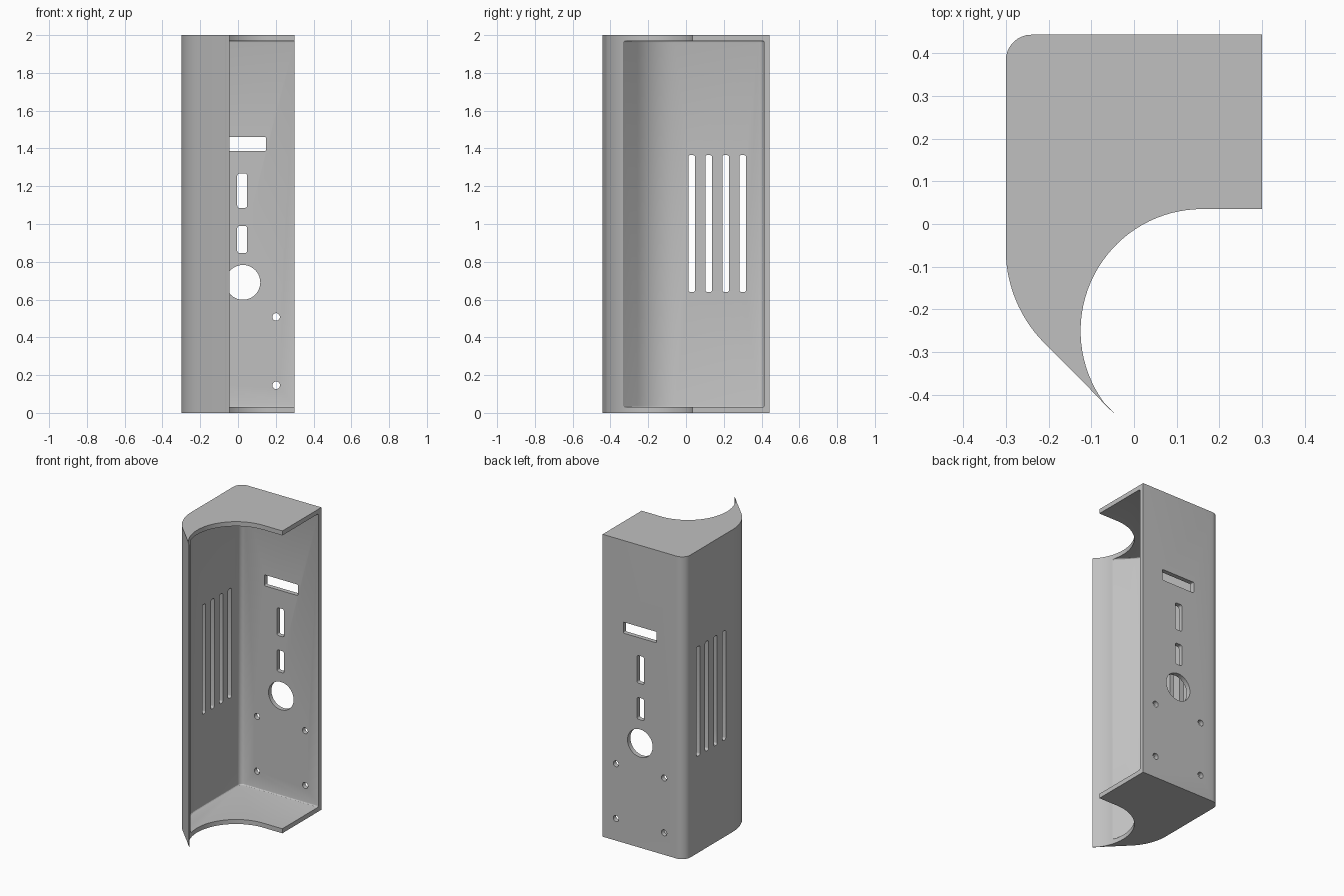
import bpy, bmesh
from math import cos, sin, radians

if "Cube" in bpy.data.objects:
    bpy.data.objects.remove(bpy.data.objects["Cube"], do_unlink=True)

HEIGHT, WALL, LEFT, RIGHT, BACK = 2.0, 0.03, -0.30, 0.30, 0.443
CORNER, SWEEP, SWEEP_Y = 0.06, 0.31, -0.06

grey = bpy.data.materials.new("plain grey")
grey.use_nodes = True
grey.diffuse_color = (0.53, 0.53, 0.53, 1)
grey.node_tree.nodes["Principled BSDF"].inputs["Base Color"].default_value = (0.53, 0.53, 0.53, 1)


def arc(cx, cy, r, start, end, steps):
    angles = [radians(start + (end - start) * i / steps) for i in range(steps + 1)]
    return [(cx + r * cos(a), cy + r * sin(a)) for a in angles]


def rounded_rect(u0, u1, v0, v1, r):
    corners = ((u1 - r, v1 - r, 0), (u0 + r, v1 - r, 90), (u0 + r, v0 + r, 180), (u1 - r, v0 + r, 270))
    return [p for u, v, a in corners for p in arc(u, v, r, a, a + 90, 4)]


def prism(name, points, axis, low, high, rim=0):
    """Extrude a closed 2D profile along the given axis, optionally rounding its rims."""
    place = {"x": lambda u, v, w: (w, u, v),
             "y": lambda u, v, w: (u, w, v),
             "z": lambda u, v, w: (u, v, w)}[axis]
    bm = bmesh.new()
    base = bm.faces.new([bm.verts.new(place(u, v, low)) for u, v in points])
    grown = bmesh.ops.extrude_face_region(bm, geom=[base])["geom"]
    shift = place(0, 0, high - low)
    bmesh.ops.translate(bm, vec=shift, verts=[g for g in grown if isinstance(g, bmesh.types.BMVert)])
    bmesh.ops.recalc_face_normals(bm, faces=bm.faces)
    if rim:
        caps = [f for f in bm.faces if len(f.verts) > 4]
        edges = list({e for f in caps for e in f.edges})
        bmesh.ops.bevel(bm, geom=edges, offset=rim, segments=3, profile=0.5, affect="EDGES")
    mesh = bpy.data.meshes.new(name)
    bm.to_mesh(mesh)
    bm.free()
    mesh.materials.append(grey)
    obj = bpy.data.objects.new(name, mesh)
    bpy.context.collection.objects.link(obj)
    return obj


def left_contour(inset):
    """Back corner, left side and front sweep, shifted inwards by inset."""
    return (arc(LEFT + CORNER, BACK - CORNER, CORNER - inset, 90, 180, 8)
            + arc(LEFT + SWEEP, SWEEP_Y, SWEEP - inset, 180, 225, 14))


# Solid body with the concave front scoop
scoop = arc(0.16, -0.25, 0.285, 223, 90, 36)
body = [(RIGHT, BACK)] + left_contour(0) + [(-0.046, -0.443)] + scoop[1:] + [(RIGHT, 0.035)]
housing = prism("housing", body, "z", 0, HEIGHT)

# Hollow interior, open at the front and at the left side of the model
inner = left_contour(WALL)
end_x, end_y = inner[-1]
cavity = [(0.6, BACK - WALL)] + inner + [(end_x + 0.5, end_y - 0.5), (0.6, end_y - 0.5)]
cutters = [prism("cavity_cutter", cavity, "z", WALL, HEIGHT - WALL, rim=0.01)]

# Openings in the back wall
back_span = (BACK - 0.1, BACK + 0.1)
for name, shape in (("display", (-0.096, 0.149, 1.387, 1.46, 0.006)),
                    ("upper_port", (-0.004, 0.048, 1.085, 1.268, 0.012)),
                    ("lower_port", (-0.004, 0.048, 0.846, 0.99, 0.012))):
    cutters.append(prism(name + "_cutter", rounded_rect(*shape), "y", *back_span))
holes = [(0.026, 0.691, 0.092, 40)]
holes += [(x, z, 0.02, 20) for x in (-0.15, 0.202) for z in (0.146, 0.508)]
for x, z, r, steps in holes:
    cutters.append(prism("round_hole_cutter", arc(x, z, r, 0, 360, steps)[:-1], "y", *back_span))

# Vent slots in the side wall
for i in range(4):
    y = 0.03 + 0.09 * i
    slot = rounded_rect(y - 0.018, y + 0.018, 0.64, 1.365, 0.012)
    cutters.append(prism("vent_cutter", slot, "x", LEFT - 0.1, LEFT + 0.1))

# Cut everything out of the housing
bpy.ops.object.select_all(action="DESELECT")
bpy.context.view_layer.objects.active = housing
housing.select_set(True)
for cutter in cutters:
    cutter.hide_render = True
    cut = housing.modifiers.new("cut", "BOOLEAN")
    cut.operation, cut.solver, cut.object = "DIFFERENCE", "EXACT", cutter
    bpy.ops.object.modifier_apply(modifier=cut.name)
    bpy.data.objects.remove(cutter, do_unlink=True)
bpy.ops.object.shade_smooth_by_angle(angle=radians(25))
